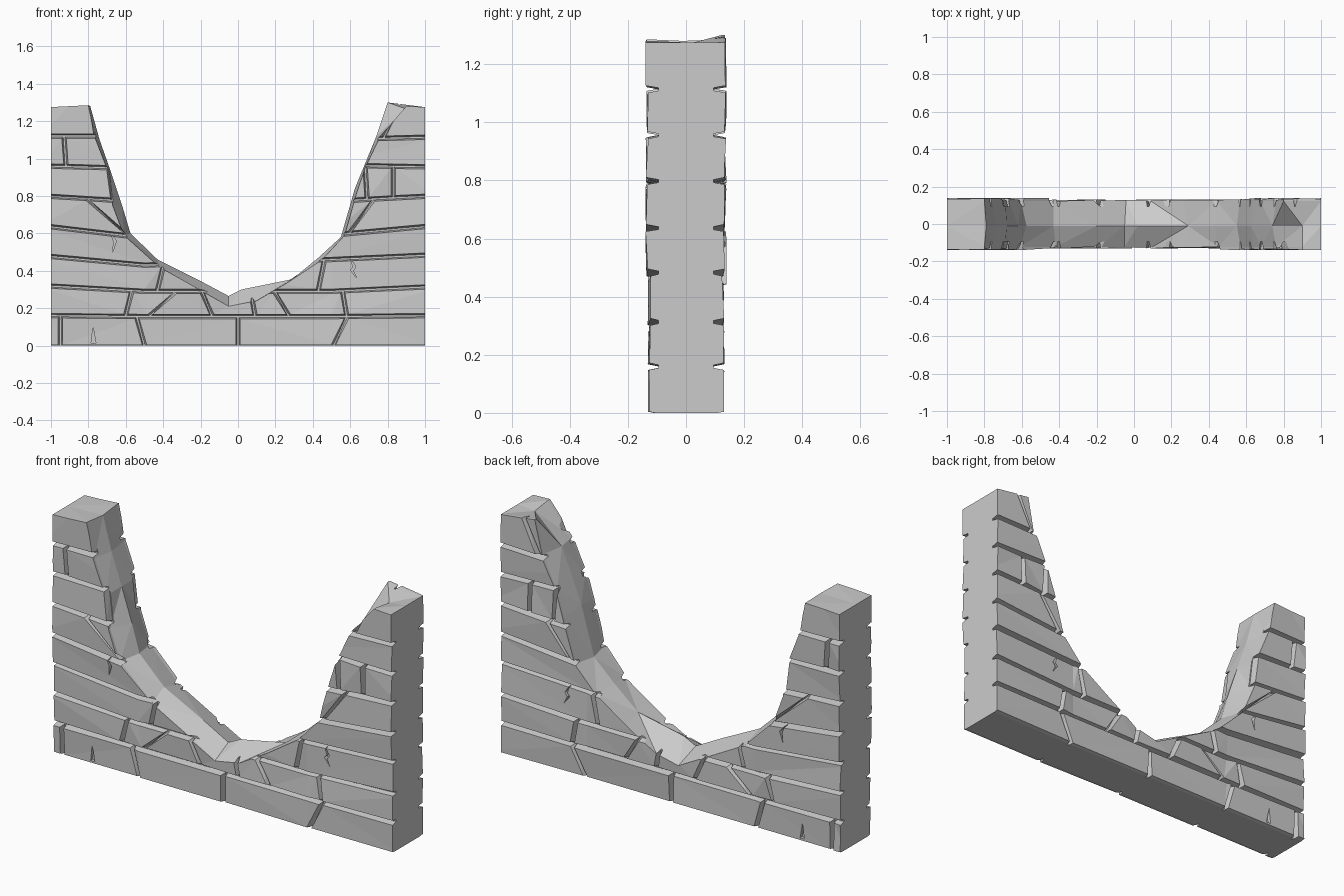
import bpy, bmesh, random

if "Cube" in bpy.data.objects:
    bpy.data.objects.remove(bpy.data.objects["Cube"])
random.seed(4)

# Broken outline (x, z): wall faces, and the raised ridge along the wall's centre
EDGE = [(-1, 1.275), (-.8, 1.285), (-.76, 1.1), (-.69, .92), (-.67, .75), (-.61, .59),
        (-.42, .42), (-.19, .29), (-.05, .21), (.1, .24), (.27, .34), (.45, .46),
        (.57, .59), (.635, .82), (.68, .95), (.76, 1.12), (.9, 1.28), (1, 1.275)]
RIDGE = [(-1, 1.275), (-.79, 1.28), (-.74, 1.1), (-.68, .93), (-.62, .75), (-.575, .6),
         (-.43, .46), (-.2, .345), (-.05, .265), (.02, .3), (.29, .355), (.43, .47),
         (.55, .58), (.625, .84), (.67, .95), (.74, 1.12), (.9, 1.265), (1, 1.275)]

# Course heights at four stations along x
STATIONS = [-1, -.5, .5, 1]
LINES = [(-.008, -.008, -.008, -.008), (.16, .155, .155, .16), (.32, .29, .29, .315),
         (.48, .43, .46, .485), (.64, .575, .59, .64), (.8, .765, .77, .8),
         (.96, .945, .965, .955), (1.12, 1.12, 1.1, 1.115), (1.4, 1.4, 1.4, 1.4)]

# Joints in each course: x at the bottom, x at the top
JOINTS = [[(-.95, -.95), (-.5, -.54), (0, 0), (.51, .58)],
          [(-.6, -.57), (-.47, -.34), (-.14, -.19), (.09, .07), (.27, .2), (.58, .56)],
          [(-.43, -.4), (.43, .46)],
          [(0, 0)],
          [(-.6, -.8), (.6, .72)],
          [(-.67, -.69), (.69, .68), (.83, .83)],
          [(-.92, -.93), (0, 0)],
          [(-.76, -.8), (.78, .91)]]
CRACKS = [[(-.785, .015), (-.76, .015), (-.775, .1)],
          [(.6, .47), (.63, .42), (.615, .4), (.635, .36), (.6, .405), (.615, .42)],
          [(-.68, .6), (-.65, .56), (-.67, .5), (-.665, .555)]]


def line_z(line, x):
    for i in range(3):
        if x <= STATIONS[i + 1] or i == 2:
            a, b = STATIONS[i], STATIONS[i + 1]
            t = min(1, max(0, (x - a) / (b - a)))
            return line[i] + (line[i + 1] - line[i]) * t


def loft(bm, rings):
    """Close a stack of equal-length point rings into a solid."""
    rows = [[bm.verts.new(p) for p in r] for r in rings]
    n = len(rows[0])
    for a, b in zip(rows, rows[1:]):
        for i in range(n):
            j = (i + 1) % n
            bm.faces.new((a[i], a[j], b[j], b[i]))
    bm.faces.new(rows[0])
    bm.faces.new(rows[-1])


def make(name, bm):
    bmesh.ops.triangulate(bm, faces=bm.faces[:])
    bmesh.ops.recalc_face_normals(bm, faces=bm.faces[:])
    me = bpy.data.meshes.new(name)
    bm.to_mesh(me)
    bm.free()
    ob = bpy.data.objects.new(name, me)
    bpy.context.collection.objects.link(ob)
    return ob


def brick_ring(row, left, right, gap, y, wobble):
    (b0, t0), (b1, t1) = left, right
    mid_b = [s for s in (-.5, .5) if b0 + .03 < s < b1 - .03]
    mid_t = [s for s in (-.5, .5) if t0 + .03 < s < t1 - .03]
    low = [(x, line_z(LINES[row], x) + gap) for x in [b0 + gap] + mid_b + [b1 - gap]]
    top = [(x, line_z(LINES[row + 1], x) - gap) for x in [t0 + gap] + mid_t + [t1 - gap]]
    sign = 1 if y > 0 else -1
    return [(x, y + sign * random.uniform(0, wobble), z) for x, z in low + top[::-1]]


# Chamfered bricks on both faces of the wall
bm = bmesh.new()
for side in (-1, 1):
    for row, joints in enumerate(JOINTS):
        cuts = [(-1.05, -1.05)] + joints + [(1.05, 1.05)]
        face_y = .120 if row < 3 else .128
        for left, right in zip(cuts, cuts[1:]):
            loft(bm, [brick_ring(row, left, right, .002, side * .08, 0),
                      brick_ring(row, left, right, .012, side * face_y, .012)])
bricks = make("bricks", bm)

# Mortar core
bm = bmesh.new()
loft(bm, [[(-1.04, y, -.02), (1.04, y, -.02), (1.04, y, 1.39), (-1.04, y, 1.39)] for y in (-.094, .094)])
wall = make("ruined_brick_wall", bm)

# Solid that trims the wall to its broken outline
back = [(x + random.uniform(-.012, .012) if abs(x) < .75 else x, z) for x, z in EDGE]
back[16] = (.8, 1.3)
bm = bmesh.new()
loft(bm, [[(x, y, z) for x, z in pts + [(1, 0), (-1, 0)]]
          for y, pts in ((-.2, EDGE), (-.122, EDGE), (-.01, RIDGE), (.122, back), (.2, back))])
outline = make("outline_trim", bm)

# Crack cutters on both faces
bm = bmesh.new()
for side in (-1, 1):
    for pts in CRACKS:
        loft(bm, [[(x, side * y, z) for x, z in pts] for y in (.105, .2)])
cracks = make("crack_cutters", bm)

# Combine, trim and crack the wall
bpy.context.view_layer.objects.active = wall
for helper, op in ((bricks, 'UNION'), (outline, 'INTERSECT'), (cracks, 'DIFFERENCE')):
    mod = wall.modifiers.new(op.title(), 'BOOLEAN')
    mod.solver = 'EXACT'
    mod.operation = op
    mod.object = helper
    bpy.ops.object.modifier_apply(modifier=mod.name)
    bpy.data.objects.remove(helper)
